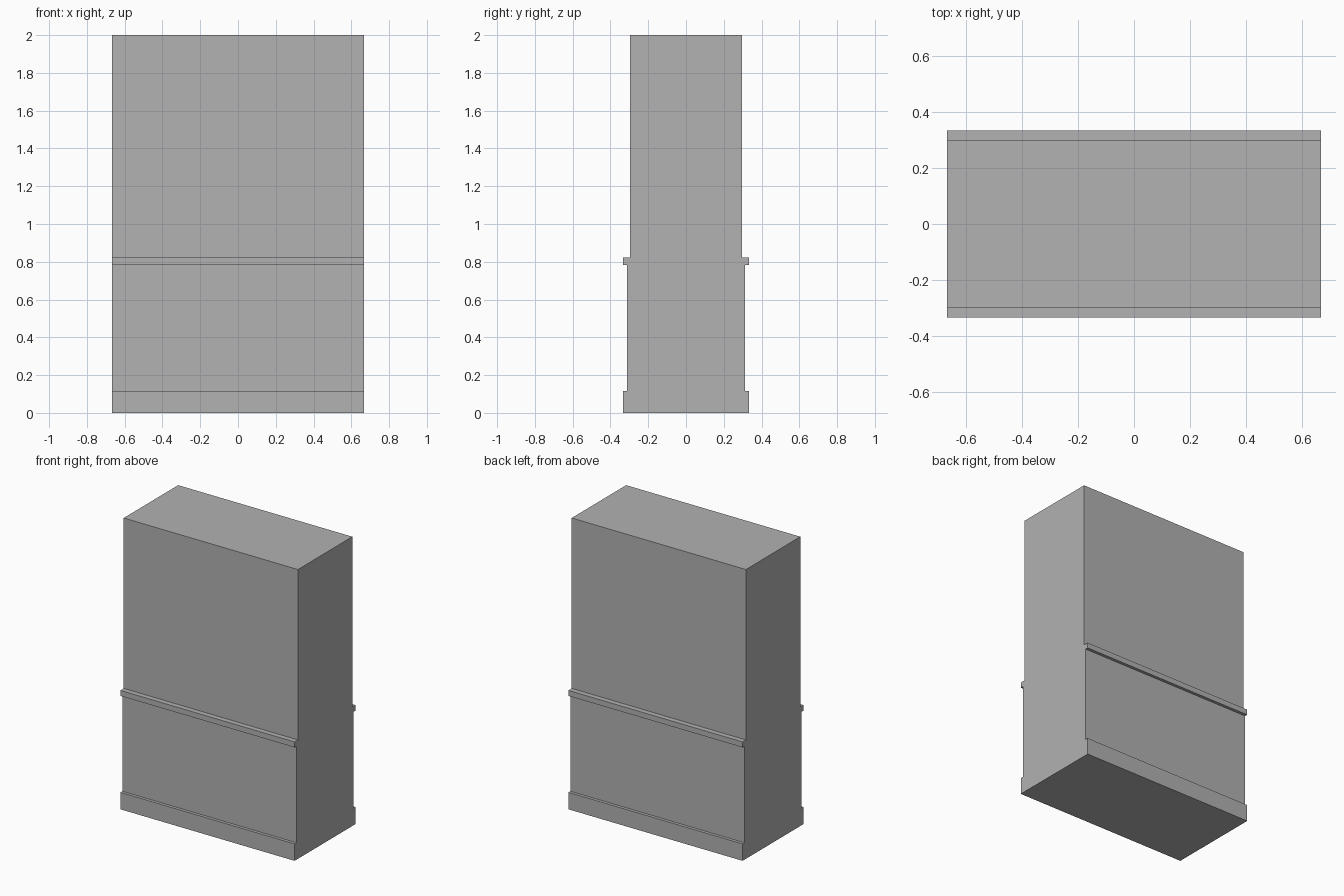
import bpy
import bmesh

default_cube = bpy.data.objects.get("Cube")
if default_cube:
    bpy.data.objects.remove(default_cube, do_unlink=True)

HALF_WIDTH = 0.666

# Plain grey plaster
grey = bpy.data.materials.new("plain_grey")
grey.use_nodes = True
colour = (0.445, 0.445, 0.445, 1.0)
grey.diffuse_color = colour
grey.node_tree.nodes["Principled BSDF"].inputs["Base Color"].default_value = colour

# Half section of the wall (depth, height): skirting, dado, rail, upper wall
half_profile = [
    (0.333, 0.0), (0.333, 0.117),
    (0.312, 0.117), (0.312, 0.784),
    (0.333, 0.784), (0.333, 0.822),
    (0.297, 0.822), (0.297, 2.0),
]
section = half_profile + [(-y, z) for y, z in reversed(half_profile)]

# Extrude the mirrored section along the wall's length
bm = bmesh.new()
end_face = bm.faces.new([bm.verts.new((-HALF_WIDTH, y, z)) for y, z in section])
extruded = bmesh.ops.extrude_face_region(bm, geom=[end_face], use_keep_orig=True)
moved = [v for v in extruded["geom"] if isinstance(v, bmesh.types.BMVert)]
bmesh.ops.translate(bm, verts=moved, vec=(2 * HALF_WIDTH, 0, 0))
bmesh.ops.recalc_face_normals(bm, faces=bm.faces)

mesh = bpy.data.meshes.new("wall_section")
bm.to_mesh(mesh)
bm.free()
mesh.materials.append(grey)
wall = bpy.data.objects.new("wall_section", mesh)
bpy.context.collection.objects.link(wall)
